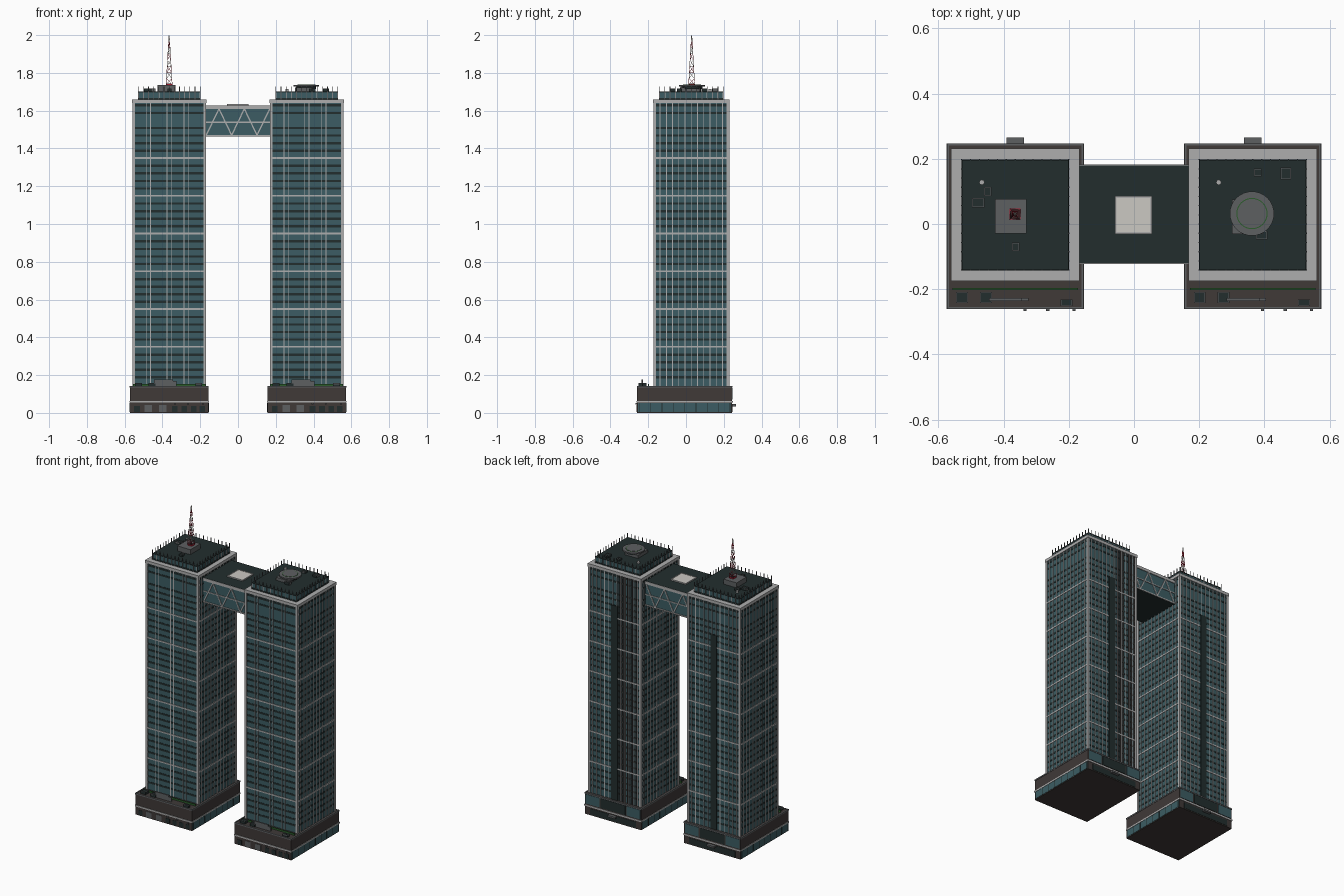
import bpy, bmesh, math
from mathutils import Vector, Matrix

if "Cube" in bpy.data.objects:
    bpy.data.objects.remove(bpy.data.objects["Cube"])


def material(name, r, g, b):
    m = bpy.data.materials.new(name)
    m.use_nodes = True
    m.diffuse_color = (r, g, b, 1)
    m.node_tree.nodes["Principled BSDF"].inputs["Base Color"].default_value = (r, g, b, 1)
    return m


GLASS = material("teal glass", 0.045, 0.108, 0.125)
DARK = material("dark slate", 0.016, 0.027, 0.027)
LIGHT = material("light grey trim", 0.42, 0.42, 0.42)
BROWN = material("brown stone", 0.05, 0.041, 0.039)
GREY = material("mid grey metal", 0.11, 0.115, 0.12)
PALE = material("pale skylight", 0.6, 0.58, 0.54)
RED = material("mast red", 0.4, 0.012, 0.03)
GREEN = material("hedge green", 0.025, 0.11, 0.025)


def finish(name, bm, mat):
    mesh = bpy.data.meshes.new(name)
    bm.to_mesh(mesh)
    bm.free()
    mesh.materials.append(mat)
    ob = bpy.data.objects.new(name, mesh)
    bpy.context.collection.objects.link(ob)
    return ob


def boxes(name, mat, items):
    """Each item: centre x, y, size x, y, bottom z, top z."""
    bm = bmesh.new()
    for x, y, sx, sy, z0, z1 in items:
        mtx = Matrix.Translation((x, y, (z0 + z1) / 2)) @ Matrix.Diagonal((sx, sy, z1 - z0, 1))
        bmesh.ops.create_cube(bm, size=1, matrix=mtx)
    return finish(name, bm, mat)


def beams(name, mat, pairs, width):
    bm = bmesh.new()
    for a, b in pairs:
        a, b = Vector(a), Vector(b)
        turn = (b - a).to_track_quat("Z", "Y").to_matrix().to_4x4()
        mtx = Matrix.Translation((a + b) / 2) @ turn @ Matrix.Diagonal((width, width, (b - a).length, 1))
        bmesh.ops.create_cube(bm, size=1, matrix=mtx)
    return finish(name, bm, mat)


def disc(name, mat, x, y, r, z0, z1, sides=32):
    bm = bmesh.new()
    bmesh.ops.create_cone(bm, cap_ends=True, segments=sides, radius1=r, radius2=r, depth=z1 - z0,
                          matrix=Matrix.Translation((x, y, (z0 + z1) / 2)))
    return finish(name, bm, mat)


def frame(x, y, sx, sy, t, z0, z1):
    """Four bars forming a rectangular rim, outer size sx by sy."""
    return [(x, y + s * (sy - t) / 2, sx, t, z0, z1) for s in (-1, 1)] + \
           [(x + s * (sx - t) / 2, y, t, sy - 2 * t, z0, z1) for s in (-1, 1)]


def spread(n, half):
    return [-half + 2 * half * i / (n - 1) for i in range(n)]


YC, HX, HY = 0.028, 0.19, 0.196
BASE, TOP = 0.14, 1.66
POD_Y, POD_W, POD_D = -0.007, 0.415, 0.503
FRONT, BACK = POD_Y - POD_D / 2, POD_Y + POD_D / 2


def podium(tag, cx):
    boxes(tag + "_podium", BROWN, [(cx, POD_Y, POD_W, POD_D, 0, BASE)])
    boxes(tag + "_podium_band", LIGHT, frame(cx, POD_Y, POD_W + 0.006, POD_D + 0.006, 0.008, 0.054, 0.064))
    boxes(tag + "_podium_rim", GREY, frame(cx, POD_Y, POD_W + 0.004, POD_D + 0.004, 0.006, 0.134, 0.143))
    sides = [cx + s * POD_W / 2 for s in (-1, 1)]
    boxes(tag + "_street_glass", GLASS, [(x, POD_Y, 0.004, POD_D - 0.01, 0.005, 0.053) for x in sides]
          + [(cx + s * 0.15, BACK, 0.1, 0.004, 0.07, 0.132) for s in (-1, 1)])
    boxes(tag + "_street_mullions", DARK, [(x, POD_Y + y, 0.006, 0.004, 0.005, 0.053)
                                           for x in sides for y in spread(9, 0.24)])
    boxes(tag + "_back_panel", DARK, [(cx, BACK, 0.18, 0.004, 0.07, 0.132),
                                      (cx, BACK, 0.34, 0.004, 0.006, 0.045)])
    boxes(tag + "_back_canopy", GREY, [(cx, BACK + 0.01, 0.055, 0.022, 0.034, 0.046)])
    boxes(tag + "_shop_doors", GREY, [(cx + d, FRONT, 0.04, 0.005, 0.004, 0.042) for d in (-0.11, -0.035)])
    boxes(tag + "_shop_windows", DARK, [(cx + d, FRONT, 0.03, 0.004, 0.006, 0.036)
                                        for d in (-0.17, 0.03, 0.08, 0.13, 0.175)])
    boxes(tag + "_front_lamps", GREY, [(cx + d, FRONT - 0.004, 0.01, 0.008, 0.044, 0.052)
                                       for d in (0.03, 0.1, 0.18)])
    # Terrace with hedge, plant boxes and a long vent
    boxes(tag + "_hedge", GREEN, [(cx, -0.199, 0.385, 0.006, BASE, 0.152)])
    spots = [(cx - 0.163, -0.225, 0.036, 0.034), (cx - 0.09, -0.225, 0.036, 0.034), (cx + 0.157, -0.241, 0.036, 0.02)]
    boxes(tag + "_terrace_units", DARK, [s + (BASE, 0.155) for s in spots])
    boxes(tag + "_terrace_unit_rims", GREY, [b for s in spots for b in frame(*s, 0.003, 0.15, 0.158)])
    boxes(tag + "_terrace_vent", GREY, [(cx - 0.02, -0.232, 0.12, 0.009, BASE, 0.168),
                                        (cx - 0.03, -0.232, 0.1, 0.009, 0.168, 0.178)])


def shaft(tag, cx):
    boxes(tag + "_glass", GLASS, [(cx, YC, 2 * HX, 2 * HY, BASE, TOP - 0.02)])
    # Floor lines, and a pale belt at every fifth floor
    step = 0.04
    floors = [0.19 + step * i for i in range(37) if i % 5 != 4]
    boxes(tag + "_floor_lines", DARK, [(cx, YC, 2 * HX + 0.003, 2 * HY + 0.003, z - 0.008, z + 0.004) for z in floors])
    boxes(tag + "_belts", LIGHT, [(cx, YC, 2 * HX + 0.008, 2 * HY + 0.008, 0.345 + 0.2 * i, 0.354 + 0.2 * i)
                                  for i in range(6)])
    boxes(tag + "_parapet", LIGHT, [(cx, YC, 2 * HX + 0.014, 2 * HY + 0.014, TOP - 0.02, TOP)])
    boxes(tag + "_corners", LIGHT, [(cx + sx * (HX - 0.002), YC + sy * (HY - 0.002), 0.014, 0.014, BASE, TOP - 0.01)
                                    for sx in (-1, 1) for sy in (-1, 1)])
    # Vertical mullions: pairs at the front, even rows on the other sides
    fins = [(cx + d + e, YC - HY, 0.004, 0.008, BASE, TOP - 0.01) for d in (-0.11, 0, 0.09) for e in (-0.011, 0.011)]
    fins += [(cx + s * HX, YC + d, 0.009, 0.0045, BASE, TOP - 0.01) for s in (-1, 1) for d in spread(11, 0.165)]
    fins += [(cx + d, YC + HY, 0.004, 0.008, BASE, TOP - 0.01) for d in spread(12, 0.165)]
    boxes(tag + "_mullions", LIGHT, fins)
    boxes(tag + "_back_shaft_strip", DARK, [(cx + 0.002, YC + HY + 0.001, 0.046, 0.009, BASE, 1.43)])


def crown(tag, cx):
    hx, hy, top = 0.162, 0.167, 1.7
    boxes(tag + "_crown", GLASS, [(cx, YC, 2 * hx, 2 * hy, TOP, top)])
    boxes(tag + "_crown_roof", DARK, [(cx, YC, 2 * hx + 0.004, 2 * hy + 0.004, top - 0.004, top + 0.002)])
    boxes(tag + "_crown_base", DARK, [(cx, YC, 2 * hx + 0.006, 2 * hy + 0.006, TOP, TOP + 0.008)])
    ring = [(d, s * hy) for s in (-1, 1) for d in spread(13, hx)]
    ring += [(s * hx, d) for s in (-1, 1) for d in spread(13, hy)[1:-1]]
    boxes(tag + "_crown_ribs", LIGHT, [(cx + x, YC + y, 0.004, 0.004, TOP, top) for x, y in ring])
    boxes(tag + "_crown_posts", GREY, [(cx + x * 1.015, YC + y * 1.015, 0.0035, 0.0035, TOP, 1.727) for x, y in ring])


def roof_units(tag, spots, dot_x):
    boxes(tag + "_roof_units", DARK, [s + (1.7, 1.714) for s in spots])
    boxes(tag + "_roof_unit_rims", GREY, [b for s in spots for b in frame(*s, 0.003, 1.7, 1.717)])
    disc(tag + "_roof_vent", LIGHT, dot_x, 0.128, 0.008, 1.7, 1.715, 12)


MAST, PAD = -0.3645, 0.3645
for tag, cx in (("mast_tower", MAST), ("helipad_tower", PAD)):
    podium(tag, cx)
    shaft(tag, cx)
    crown(tag, cx)
boxes("helipad_tower_back_fins", BROWN, [(PAD - 0.105 + d, YC + HY, 0.004, 0.007, BASE, TOP - 0.02)
                                         for d in spread(13, 0.075)])
roof_units("mast_tower", [(-0.478, 0.065, 0.038, 0.03), (-0.449, 0.1, 0.022, 0.028), (-0.363, -0.07, 0.022, 0.026)], -0.467)
roof_units("helipad_tower", [(0.466, 0.155, 0.032, 0.036), (0.38, 0.158, 0.024, 0.024),
                             (0.392, -0.034, 0.034, 0.026)], 0.26)

# Mast: plant room and a tapering lattice in red and pale stages
boxes("mast_plant_room", GREY, [(-0.378, 0.024, 0.096, 0.106, 1.7, 1.735)])
boxes("mast_foot", RED, [(MAST, YC + 0.002, 0.03, 0.03, 1.735, 1.74)])
boxes("mast_foot_cap", DARK, [(MAST, YC + 0.002, 0.018, 0.018, 1.74, 1.743)])
SIGNS = [(-1, -1), (1, -1), (1, 1), (-1, 1)]
STAGES = 8


def mast_ring(i):
    t = i / STAGES
    r = 0.015 * (1 - t) + 0.001
    return [(MAST + sx * r, YC + 0.002 + sy * r, 1.738 + 0.261 * t) for sx, sy in SIGNS]


for colour, label, first in ((RED, "red", 0), (PALE, "pale", 1)):
    bars = []
    for i in range(first, STAGES, 2):
        low, high = mast_ring(i), mast_ring(i + 1)
        bars += list(zip(low, high)) + [(low[k], low[k - 1]) for k in range(4)]
        bars += [(low[k], high[k - 1]) for k in range(4)]
    beams("mast_lattice_" + label, colour, bars, 0.0018)

# Helipad with a painted ring
HX0, HY0 = 0.362, 0.032
boxes("helipad_plant_room", GREY, [(0.348, 0.022, 0.095, 0.106, 1.7, 1.722)])
disc("helipad_support", DARK, HX0, HY0, 0.05, 1.715, 1.728)
disc("helipad_deck", GREY, HX0, HY0, 0.068, 1.728, 1.737)
disc("helipad_ring", GREEN, HX0, HY0, 0.048, 1.737, 1.738)
disc("helipad_centre", GREY, HX0, HY0, 0.045, 1.737, 1.739)

# Sky bridge with a zigzag truss on both long sides
BY, BD = 0.03, 0.294
boxes("bridge_glass", GLASS, [(0, BY, 0.35, BD, 1.47, 1.612)])
boxes("bridge_floor", DARK, [(0, BY, 0.35, BD, 1.463, 1.47)])
boxes("bridge_roof", DARK, [(0, BY, 0.35, BD + 0.006, 1.612, 1.628)])
faces = [BY + s * (BD / 2 + 0.001) for s in (-1, 1)]
boxes("bridge_rails", LIGHT, [(0, y, 0.345, 0.008, z0, z1) for y in faces
                              for z0, z1 in ((1.464, 1.472), (1.536, 1.542), (1.608, 1.627))])
xs = spread(6, 0.168)
beams("bridge_truss", LIGHT, [((xs[i], y, 1.47 if i % 2 == 0 else 1.61), (xs[i + 1], y, 1.61 if i % 2 == 0 else 1.47))
                              for y in faces for i in range(5)], 0.007)
boxes("bridge_skylight", PALE, [(-0.002, 0.028, 0.104, 0.104, 1.628, 1.634)])
boxes("bridge_skylight_rim", LIGHT, frame(-0.002, 0.028, 0.114, 0.116, 0.006, 1.628, 1.636))
